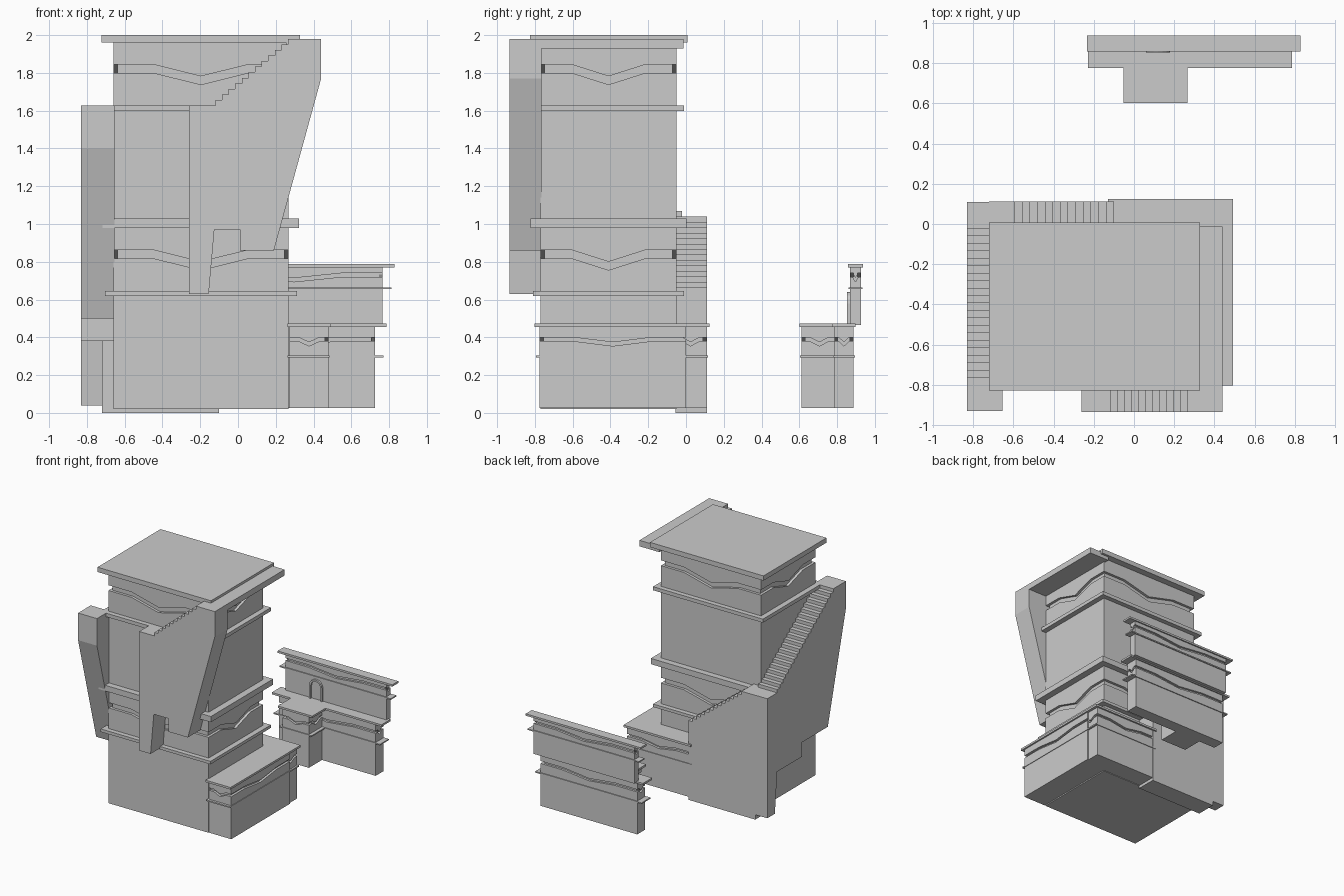
import bpy, bmesh, math

if "Cube" in bpy.data.objects:
    bpy.data.objects.remove(bpy.data.objects["Cube"])


def prism(name, pts, axis, a0, a1):
    """Extrude a 2D outline along an axis: 'x' takes (y,z), 'y' takes (x,z), 'z' takes (x,y)."""
    def place(p, a):
        return {'x': (a, p[0], p[1]), 'y': (p[0], a, p[1]), 'z': (p[0], p[1], a)}[axis]
    bm = bmesh.new()
    lo = [bm.verts.new(place(p, a0)) for p in pts]
    hi = [bm.verts.new(place(p, a1)) for p in pts]
    bm.faces.new(lo)
    bm.faces.new(hi)
    n = len(pts)
    for i in range(n):
        j = (i + 1) % n
        bm.faces.new((lo[i], lo[j], hi[j], hi[i]))
    bmesh.ops.recalc_face_normals(bm, faces=bm.faces)
    me = bpy.data.meshes.new(name)
    bm.to_mesh(me)
    bm.free()
    ob = bpy.data.objects.new(name, me)
    bpy.context.collection.objects.link(ob)
    return ob


def box(name, x0, x1, y0, y1, z0, z1):
    return prism(name, [(x0, y0), (x1, y0), (x1, y1), (x0, y1)], 'z', z0, z1)


def cut(ob, cutter):
    m = ob.modifiers.new("cut", 'BOOLEAN')
    m.operation = 'DIFFERENCE'
    m.solver = 'EXACT'
    m.object = cutter
    bpy.context.view_layer.objects.active = ob
    bpy.ops.object.modifier_apply(modifier=m.name)
    bpy.data.objects.remove(cutter)


def frieze(ob, x, y, z, h, dip, depth, faces, half=0.27):
    """Cut a horizontal groove dipping in a V at the middle of each chosen face."""
    for f in faces:
        u0, u1 = x if f in ('front', 'back') else y
        c, w = (u0 + u1) / 2, (u1 - u0) * half
        u0, u1 = u0 - 0.02, u1 + 0.02
        line = [(u0, 0), (c - w, 0), (c, -dip), (c + w, 0), (u1, 0)]
        pts = [(u, z + d) for u, d in line] + [(u, z + h + d) for u, d in reversed(line)]
        axis, a, s = {'front': ('y', y[0], -1), 'back': ('y', y[1], 1),
                      'left': ('x', x[0], -1), 'right': ('x', x[1], 1)}[f]
        cut(ob, prism("groove_cutter", pts, axis, a - s * depth, a + s * 0.02))


def steps(u0, z0, u1, z1, n):
    """Zigzag from (u0,z0) to (u1,z1), riser then tread."""
    out = []
    for i in range(n):
        a, b = u0 + (u1 - u0) * i / n, u0 + (u1 - u0) * (i + 1) / n
        z = z0 + (z1 - z0) * (i + 1) / n
        out += [(a, z), (b, z)]
    return out


ALL = ('front', 'right', 'back', 'left')

# Main tower with two carved friezes
TX, TY = (-0.66, 0.267), (-0.77, -0.05)
tower = box("tower_body", *TX, *TY, 0.02, 1.97)
for z in (0.818, 1.8):
    frieze(tower, TX, TY, z, 0.044, 0.062, 0.022, ALL)

# Tower ledges and roof
for name, o, z0, z1 in (("ledge_low", 0.045, 0.62, 0.645), ("ledge_middle", 0.057, 0.98, 1.028),
                        ("ledge_high", 0.045, 1.597, 1.627), ("tower_roof", 0.062, 1.96, 2.0)):
    box(name, TX[0] - o, TX[1] + o, TY[0] - o + 0.005, TY[1] + o - 0.005, z0, z1)
box("roof_side_walkway", 0.255, 0.44, -0.82, -0.012, 1.93, 1.98)

# Front stair with cantilevered wall
front = [(-0.26, 0.63), (-0.155, 0.63), (-0.125, 0.97), (0.01, 0.97), (0.01, 0.86), (0.19, 0.86),
         (0.44, 1.77), (0.44, 1.98)]
front += [(u, z) for u, z in reversed(steps(-0.12, 1.627, 0.3, 1.98, 12))]
front += [(-0.12, 1.627), (-0.26, 1.627)]
prism("front_stair", front, 'y', -0.935, -0.765)

# Left stair with cantilevered wall
left = [(0.11, 0.04), (0.01, 0.04), (-0.02, 0.38), (-0.35, 0.38), (-0.35, 0.50), (-0.69, 0.50),
        (-0.93, 1.40), (-0.93, 1.627)]
left += list(reversed(steps(-0.02, 1.04, -0.80, 1.627, 21)))
left += [(-0.02, 1.04), (0.11, 1.04)]
prism("left_stair", left, 'x', -0.83, -0.655)

# Back stair on a solid base
back = [(-0.10, 0.0), (-0.10, 0.635)] + steps(-0.10, 0.635, -0.63, 1.04, 14)
back += [(-0.72, 1.04), (-0.72, 0.0)]
prism("back_stair", back, 'y', -0.055, 0.112)

# Low annex wrapping the right and back of the tower
SX, SY = (0.272, 0.48), (-0.775, 0.0)
BX, BY = (-0.12, 0.47), (-0.06, 0.11)
side = box("annex_side", *SX, *SY, 0.025, 0.46)
rear = box("annex_back", *BX, *BY, 0.025, 0.46)
frieze(side, SX, SY, 0.38, 0.02, 0.026, 0.02, ('front', 'right'))
frieze(rear, BX, BY, 0.38, 0.02, 0.026, 0.02, ('back', 'right'))
for name, o, z0, z1 in (("annex_ledge", 0.01, 0.294, 0.305), ("annex_roof", 0.018, 0.455, 0.472)):
    pts = [(0.262, -0.785 - o), (0.475 + o, -0.785 - o), (0.475 + o, 0.106 + o),
           (-0.13, 0.106 + o), (-0.13, -0.06), (0.262, -0.06)]
    prism(name, pts, 'z', z0, z1)

# Separate gatehouse behind: lower wall, porch and upper wall
def wall(name, x, y, z0, z1, zf, zl, ox, oy, faces):
    ob = box(name + "_body", *x, *y, z0, z1 - 0.005)
    frieze(ob, x, y, zf, 0.02, 0.026, 0.018, faces)
    for part, k, a, b in (("_ledge", 0.75, zl, zl + 0.01), ("_roof", 1.0, z1 - 0.016, z1)):
        box(name + part, x[0] - ox * k, x[1] + ox * k, y[0] - oy * k, y[1] + oy * k, a, b)


wall("gate_lower", (-0.17, 0.725), (0.785, 0.887), 0.025, 0.472, 0.38, 0.294, 0.06, 0.01, ALL)
wall("gate_porch", (-0.015, 0.228), (0.612, 0.80), 0.025, 0.472, 0.38, 0.294, 0.038, 0.01,
     ('front', 'left', 'right'))
wall("gate_upper", (-0.17, 0.765), (0.868, 0.926), 0.465, 0.787, 0.72, 0.655, 0.063, 0.011, ALL)

# Arched doorway trim on the upper gate wall
def arch(r, up):
    pts = [(0.12 + r * math.cos(math.pi * i / 8), 0.58 + r * math.sin(math.pi * i / 8))
           for i in range(9)]
    return pts if up else list(reversed(pts))


trim = [(0.18, 0.465)] + arch(0.06, True) + [(0.06, 0.465), (0.075, 0.465)]
trim += arch(0.045, False) + [(0.165, 0.465)]
prism("arch_trim", trim, 'y', 0.853, 0.87)
